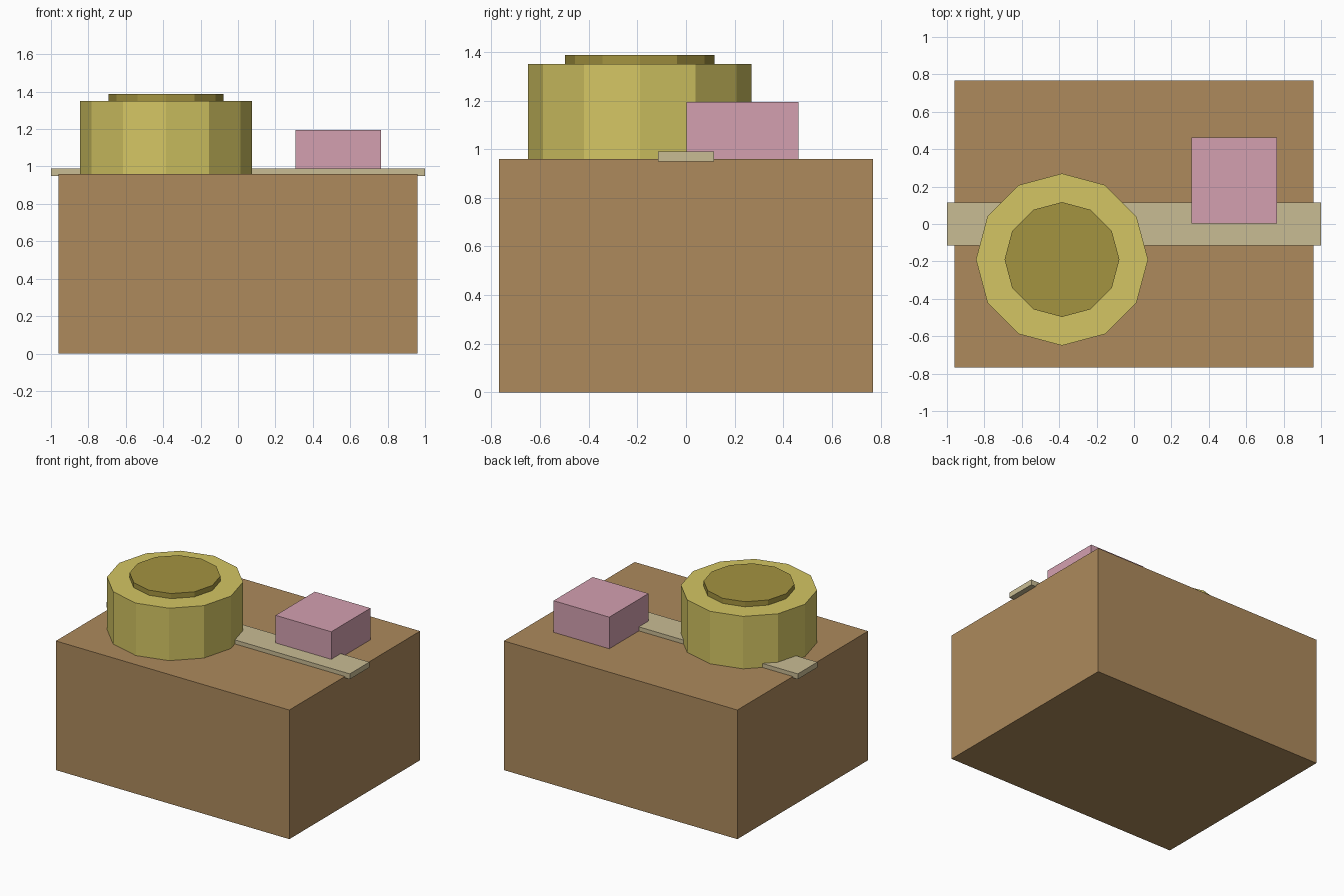
import bpy

if "Cube" in bpy.data.objects:
    bpy.data.objects.remove(bpy.data.objects["Cube"])


def linear(hex_code):
    """Screen colour as hex -> linear RGBA."""
    out = []
    for i in (0, 2, 4):
        c = int(hex_code[i:i + 2], 16) / 255
        out.append(c / 12.92 if c <= 0.04045 else ((c + 0.055) / 1.055) ** 2.4)
    return (*out, 1.0)


def finish(name, hex_code):
    obj = bpy.context.object
    obj.name = name
    mat = bpy.data.materials.new(name + "_colour")
    mat.diffuse_color = linear(hex_code)
    mat.use_nodes = True
    mat.node_tree.nodes["Principled BSDF"].inputs["Base Color"].default_value = mat.diffuse_color
    obj.data.materials.append(mat)
    return obj


def box(name, x, y, z, hex_code):
    bpy.ops.mesh.primitive_cube_add(
        size=1, location=[sum(r) / 2 for r in (x, y, z)])
    obj = finish(name, hex_code)
    obj.scale = [r[1] - r[0] for r in (x, y, z)]
    bpy.ops.object.transform_apply(location=False, rotation=False, scale=True)


def drum(name, radius, z, hex_code):
    bpy.ops.mesh.primitive_cylinder_add(
        vertices=12, radius=radius, depth=z[1] - z[0],
        location=(-0.385, -0.19, sum(z) / 2))
    finish(name, hex_code)


# Carton with a strip of tape overhanging both ends
box("carton", (-0.96, 0.96), (-0.768, 0.768), (0, 0.96), "AD8A5C")
box("tape_strip", (-1, 1), (-0.115, 0.115), (0.95, 0.99), "C9BC94")

# Small block resting on the carton
box("pink_block", (0.307, 0.765), (0.003, 0.463), (0.96, 1.195), "D4A0B0")

# Twelve-sided roll with a raised core
drum("roll", 0.46, (0.96, 1.35), "D3C563")
drum("roll_core", 0.307, (1.31, 1.388), "A39340")
